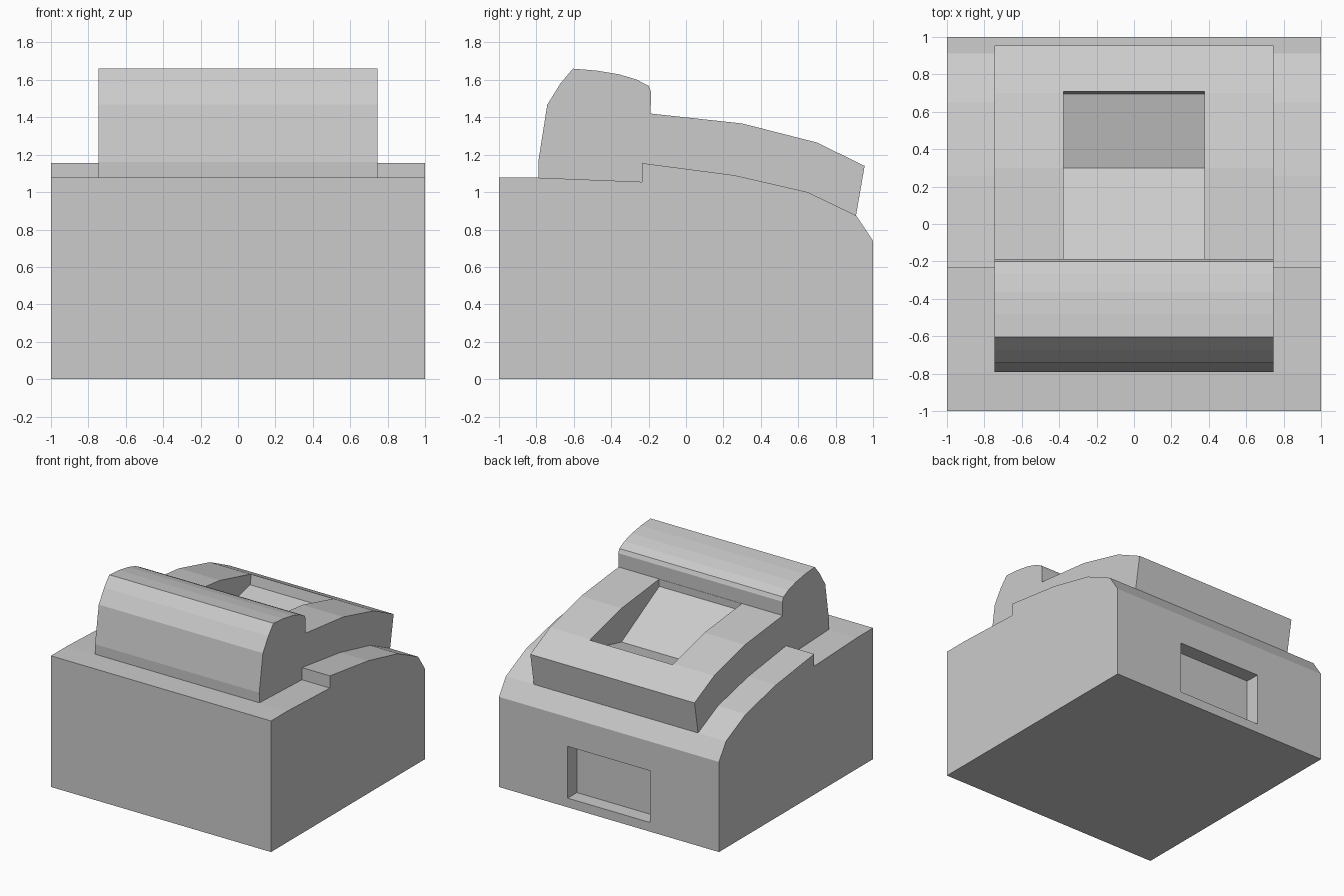
import bpy, bmesh

if "Cube" in bpy.data.objects:
    bpy.data.objects.remove(bpy.data.objects["Cube"])


def extrude_profile(name, profile, half_width):
    """Extrude a closed (y, z) profile along x, centred on x = 0."""
    bm = bmesh.new()
    face = bm.faces.new([bm.verts.new((-half_width, y, z)) for y, z in profile])
    out = bmesh.ops.extrude_face_region(bm, geom=[face])
    moved = [v for v in out["geom"] if isinstance(v, bmesh.types.BMVert)]
    bmesh.ops.translate(bm, vec=(2 * half_width, 0, 0), verts=moved)
    bmesh.ops.recalc_face_normals(bm, faces=bm.faces)
    mesh = bpy.data.meshes.new(name)
    bm.to_mesh(mesh)
    bm.free()
    obj = bpy.data.objects.new(name, mesh)
    bpy.context.collection.objects.link(obj)
    return obj


def cut(target, cutter):
    """Subtract the cutter from the target and discard it."""
    cutter.hide_render = True
    mod = target.modifiers.new("recess", "BOOLEAN")
    mod.operation = "DIFFERENCE"
    mod.solver = "EXACT"
    mod.object = cutter
    bpy.context.view_layer.objects.active = target
    bpy.ops.object.modifier_apply(modifier=mod.name)
    bpy.data.objects.remove(cutter)


# Main housing with stepped, rounded-off top
body = extrude_profile("body", [
    (-1, 0), (1, 0), (1, 0.74), (0.91, 0.875), (0.65, 1.0), (0.26, 1.09),
    (-0.235, 1.155), (-0.235, 1.055), (-0.79, 1.077), (-1, 1.077)], 1.0)

# Shallow rectangular opening in the back
cut(body, extrude_profile("back_slot_cutter", [
    (0.88, 0.075), (1.1, 0.075), (1.1, 0.5), (0.88, 0.5)], 0.375))

# Upper cover with a tall front hump, sunk slightly into the body
cover = extrude_profile("top_cover", [
    (-0.785, 1.0), (-0.79, 1.16), (-0.742, 1.467), (-0.672, 1.58),
    (-0.605, 1.66), (-0.48, 1.65), (-0.36, 1.63), (-0.265, 1.602),
    (-0.2, 1.568), (-0.186, 1.535), (-0.19, 1.42), (0.30, 1.367),
    (0.70, 1.265), (0.955, 1.14), (0.908, 0.87), (0.64, 0.98),
    (0.25, 1.07), (-0.25, 1.03)], 0.746)

# V-bottomed well behind the hump
cut(cover, extrude_profile("well_cutter", [
    (-0.19, 1.36), (0.30, 1.09), (0.695, 1.18), (0.715, 1.30),
    (0.6, 1.6), (-0.1, 1.6), (-0.188, 1.421)], 0.376))
